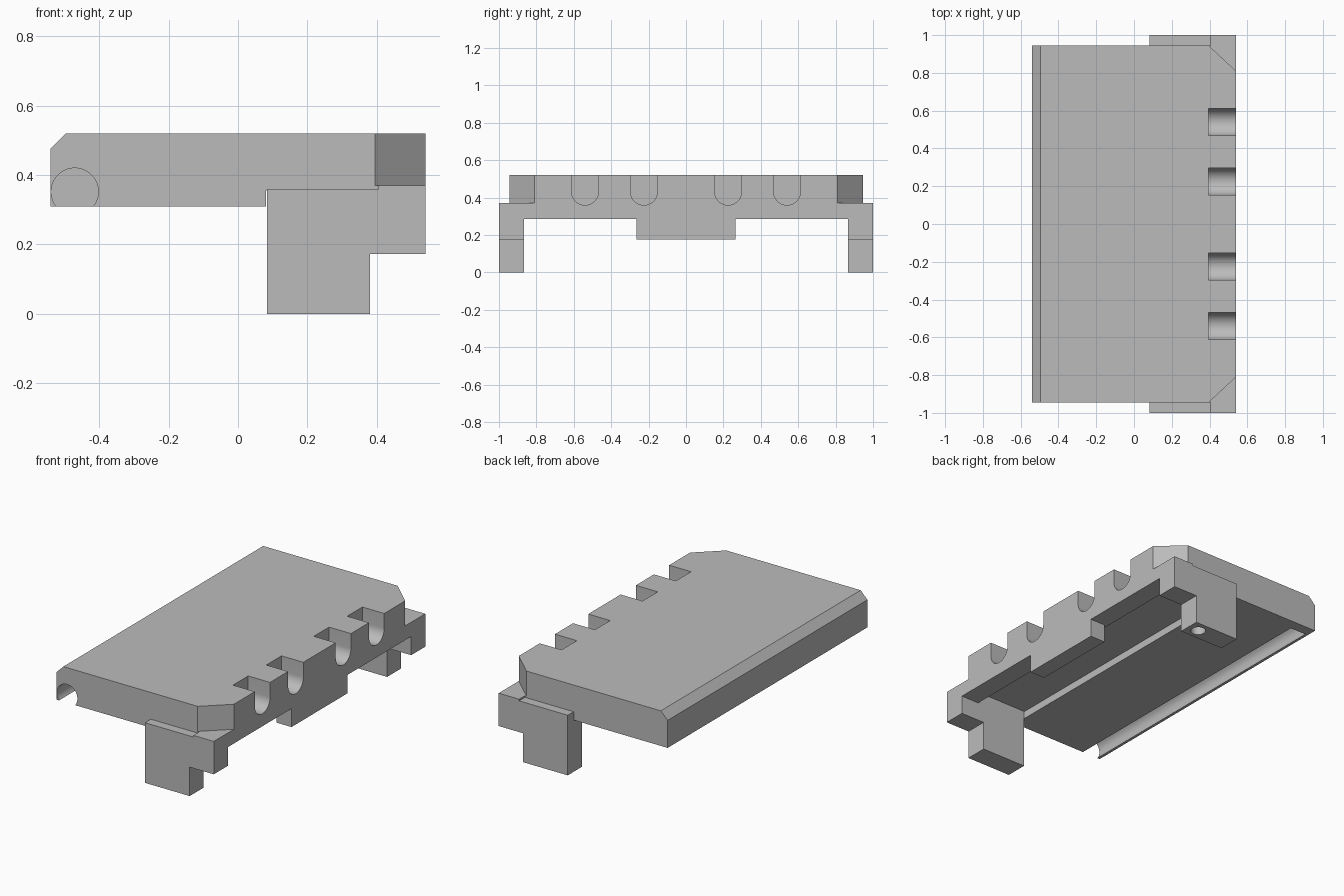
import bpy
import bmesh
import math
from mathutils import Vector

if "Cube" in bpy.data.objects:
    bpy.data.objects.remove(bpy.data.objects["Cube"], do_unlink=True)

GREY = (0.5, 0.5, 0.5, 1.0)
grey = bpy.data.materials.new("plain grey")
grey.use_nodes = True
grey.diffuse_color = GREY
grey.node_tree.nodes["Principled BSDF"].inputs["Base Color"].default_value = GREY


def prism(name, profile, axis, lo, hi):
    """Extrude a 2D profile along an axis; profile uses the other two axes in order."""
    def place(p, depth):
        co = list(p)
        co.insert("xyz".index(axis), depth)
        return Vector(co)
    bm = bmesh.new()
    face = bm.faces.new([bm.verts.new(place(p, lo)) for p in profile])
    moved = bmesh.ops.extrude_face_region(bm, geom=[face])["geom"]
    verts = [v for v in moved if isinstance(v, bmesh.types.BMVert)]
    bmesh.ops.translate(bm, verts=verts, vec=place((0, 0), hi - lo))
    bmesh.ops.recalc_face_normals(bm, faces=bm.faces)
    mesh = bpy.data.meshes.new(name)
    bm.to_mesh(mesh)
    bm.free()
    mesh.materials.append(grey)
    obj = bpy.data.objects.new(name, mesh)
    bpy.context.collection.objects.link(obj)
    return obj


def arc(cx, cy, r, start, end, steps):
    angles = [math.radians(start + (end - start) * i / steps) for i in range(steps + 1)]
    return [(cx + r * math.cos(a), cy + r * math.sin(a)) for a in angles]


def select_only(obj):
    bpy.ops.object.select_all(action="DESELECT")
    obj.select_set(True)
    bpy.context.view_layer.objects.active = obj


def cut(obj, cutter):
    select_only(obj)
    mod = obj.modifiers.new("cut", "BOOLEAN")
    mod.operation = "DIFFERENCE"
    mod.solver = "EXACT"
    mod.object = cutter
    bpy.ops.object.modifier_apply(modifier=mod.name)
    bpy.data.objects.remove(cutter, do_unlink=True)


# Slab with bevelled back edge, recess underneath and front wall
slab = prism("slab", [
    (-0.54, 0.31), (0.08, 0.31), (0.08, 0.355), (0.42, 0.355), (0.42, 0.285),
    (0.54, 0.285), (0.54, 0.52), (-0.495, 0.52), (-0.54, 0.475)], "y", -0.945, 0.945)

# Clipped corners above the brackets
for s in (-1, 1):
    cut(slab, prism("corner_cutter", [
        (0.37, s * 0.9683), (0.57, s * 0.7821), (0.7, s * 1.1)], "z", 0.37, 0.6))

# Round-bottomed notches along the wall
for y in (-0.54, -0.225, 0.225, 0.54):
    r = 0.072
    outline = arc(y, 0.36 + r, r, 180, 360, 24) + [(y + r, 0.6), (y - r, 0.6)]
    cut(slab, prism("notch_cutter", outline, "x", 0.395, 0.6))

# Round groove under the bevelled edge, closed at one end
cut(slab, prism("groove_cutter", arc(-0.47, 0.352, 0.068, 0, 352.5, 47), "y", -1.1, 0.88))

# Tab hanging from the middle of the wall
tab = prism("tab", [(-0.265, 0.175), (0.265, 0.175), (0.265, 0.285), (-0.265, 0.285)],
            "x", 0.44, 0.54)

# Stepped legs at both ends
leg_profile = [(0.083, 0), (0.38, 0), (0.38, 0.173), (0.54, 0.173), (0.54, 0.37),
               (0.405, 0.37), (0.405, 0.36), (0.083, 0.36)]
right_leg = prism("front_leg", leg_profile, "y", -1.0, -0.867)
left_leg = prism("back_leg", leg_profile, "y", 0.867, 1.0)

# Pin hole in the foot of one leg
cut(left_leg, prism("hole_cutter", arc(0.31, 0.932, 0.042, 0, 345, 23), "z", -0.1, 0.15))

for obj in (slab, tab, right_leg, left_leg):
    select_only(obj)
    bpy.ops.object.shade_smooth_by_angle(angle=math.radians(30))
